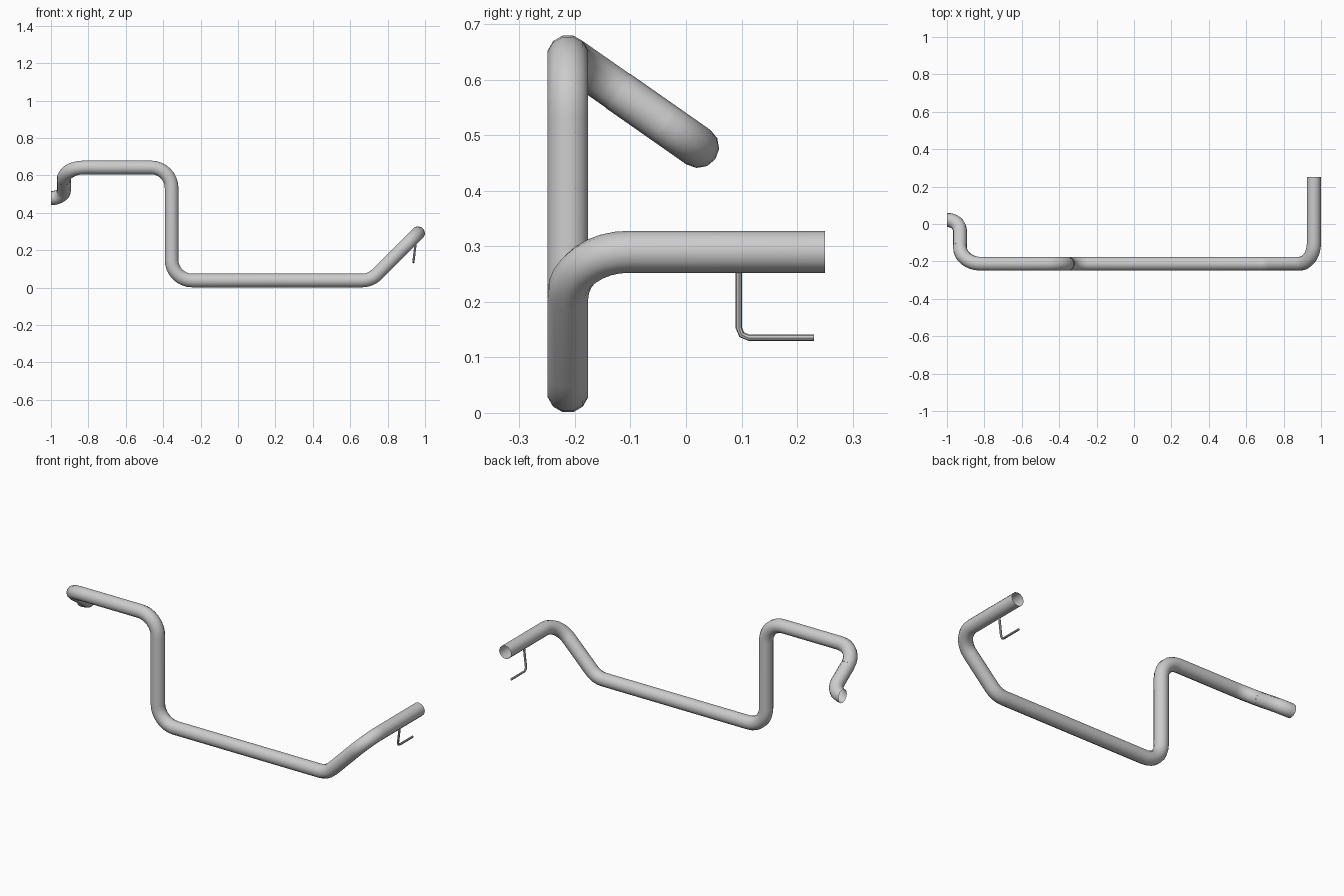
import bpy, bmesh, math
from mathutils import Vector, Quaternion

if "Cube" in bpy.data.objects:
    bpy.data.objects.remove(bpy.data.objects["Cube"])


def rounded_path(points, radius, steps):
    """Polyline with circular fillets; returns (position, tangent) pairs."""
    pts = [Vector(p) for p in points]
    out = [(pts[0], (pts[1] - pts[0]).normalized())]
    for a, b, c in zip(pts, pts[1:], pts[2:]):
        d0, d1 = (b - a).normalized(), (c - b).normalized()
        ang = d0.angle(d1)
        start = b - d0 * radius * math.tan(ang / 2)
        axis = d0.cross(d1).normalized()
        centre = start + axis.cross(d0) * radius
        n = max(2, round(steps * ang / (math.pi / 2)))
        for i in range(n + 1):
            q = Quaternion(axis, ang * i / n)
            out.append((centre + q @ (start - centre), q @ d0))
    out.append((pts[-1], (pts[-1] - pts[-2]).normalized()))
    clean = [out[0]]
    for o in out[1:]:
        if (o[0] - clean[-1][0]).length > 0.004:
            clean.append(o)
    return clean


def tube(name, points, r, sides=12, bend=0.11, steps=8, capped=False):
    path = rounded_path(points, bend, steps)
    bm = bmesh.new()
    t = path[0][1]
    up = Vector((0, 0, 1)) if abs(t.z) < 0.9 else Vector((0, 1, 0))
    up = (up - t * up.dot(t)).normalized()
    rings = []
    for p, tan in path:
        up = t.rotation_difference(tan) @ up
        t = tan
        side = t.cross(up)
        rings.append([bm.verts.new(p + r * (up * math.cos(a) + side * math.sin(a)))
                      for a in (2 * math.pi * k / sides for k in range(sides))])
    for r0, r1 in zip(rings, rings[1:]):
        for k in range(sides):
            j = (k + 1) % sides
            bm.faces.new((r0[k], r0[j], r1[j], r1[k]))
    if capped:
        bm.faces.new(rings[0])
        bm.faces.new(rings[-1])
    bmesh.ops.recalc_face_normals(bm, faces=bm.faces)
    me = bpy.data.meshes.new(name)
    bm.to_mesh(me)
    bm.free()
    ob = bpy.data.objects.new(name, me)
    bpy.context.collection.objects.link(ob)
    bpy.ops.object.select_all(action='DESELECT')
    ob.select_set(True)
    bpy.context.view_layer.objects.active = ob
    bpy.ops.object.shade_smooth_by_angle(angle=math.radians(40))
    return ob


R = 0.0378
Y = -0.2125
corner = Vector((-0.931, Y, 0.6425))
tip = Vector((-0.931, 0.022, 0.4785))
down = (tip - corner).normalized()
seam_a = corner + down * 0.11
seam_b = tip - down * 0.07

# Long open pipe with all of its main bends
tube("main_pipe", [(0.962, 0.25, 0.29), (0.962, Y, 0.29), (0.71, Y, 0.038),
                   (-0.355, Y, 0.038), (-0.355, Y, 0.6425), corner, seam_a], R)
# Straight joining piece and outlet elbow
tube("joining_pipe", [seam_a, seam_b], R)
tube("outlet_elbow", [seam_b, tip, (-1.0, tip.y, tip.z)], R, bend=0.069)
# Thin bent hanger rod under the right end
tube("hanger_rod", [(0.952, 0.095, 0.256), (0.9375, 0.095, 0.1355),
                    (0.9375, 0.23, 0.1355)], 0.006, sides=8, bend=0.018,
     steps=2, capped=True)
